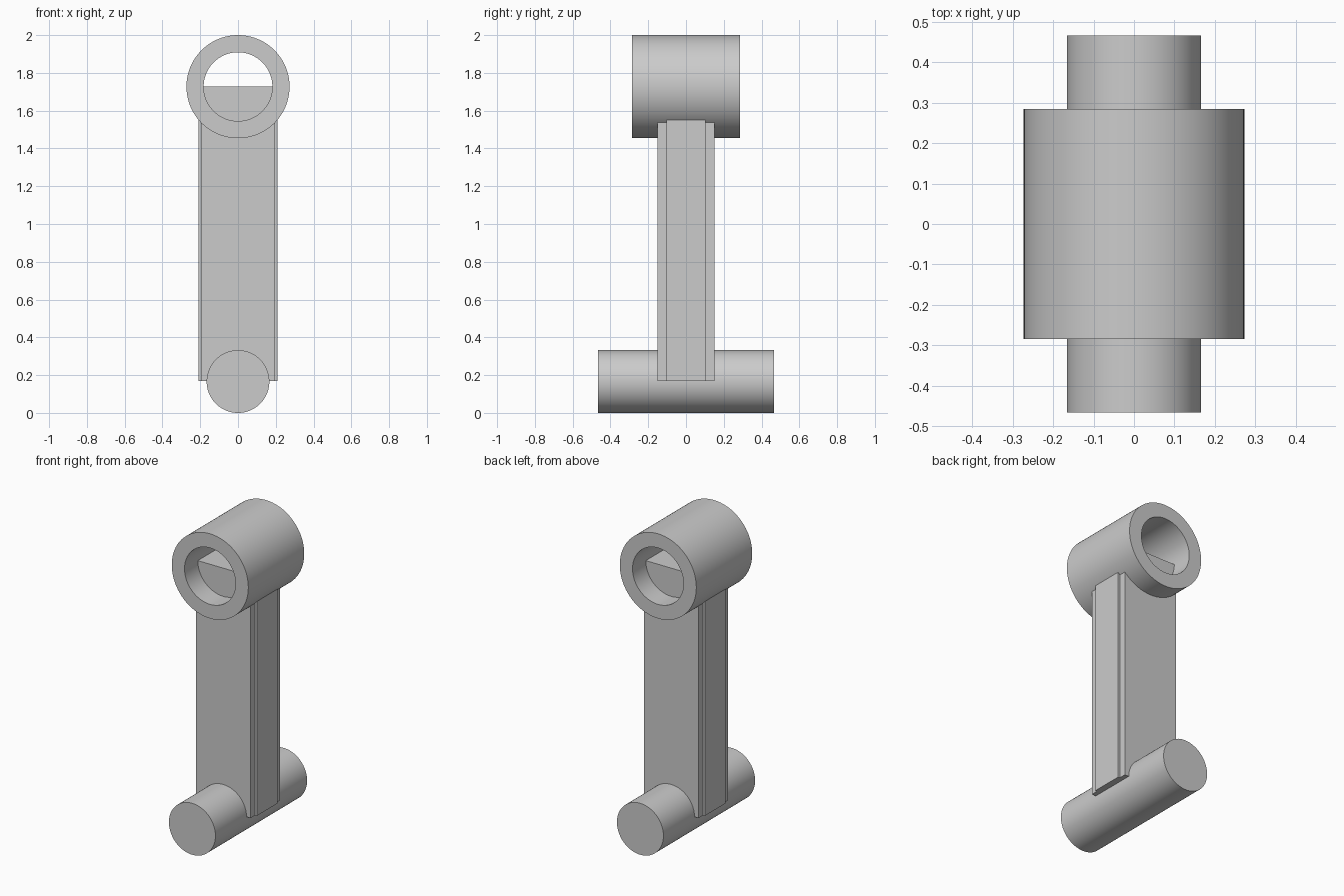
import bpy, bmesh, math

if "Cube" in bpy.data.objects:
    bpy.data.objects.remove(bpy.data.objects["Cube"], do_unlink=True)

GREY = (0.6, 0.6, 0.6, 1)
grey = bpy.data.materials.new("plain_grey")
grey.use_nodes = True
grey.diffuse_color = GREY
grey.node_tree.nodes["Principled BSDF"].inputs["Base Color"].default_value = GREY


def add_object(name, bm):
    bmesh.ops.recalc_face_normals(bm, faces=bm.faces)
    mesh = bpy.data.meshes.new(name)
    bm.to_mesh(mesh)
    bm.free()
    mesh.materials.append(grey)
    obj = bpy.data.objects.new(name, mesh)
    bpy.context.collection.objects.link(obj)
    bpy.ops.object.select_all(action="DESELECT")
    obj.select_set(True)
    bpy.context.view_layer.objects.active = obj
    bpy.ops.object.shade_smooth_by_angle(angle=math.radians(30))
    return obj


def circle(bm, radius, y, z, sides=96):
    angles = [2 * math.pi * i / sides for i in range(sides)]
    return [bm.verts.new((radius * math.cos(a), y, z + radius * math.sin(a)))
            for a in angles]


def bridge(bm, a, b):
    for i in range(len(a)):
        j = (i + 1) % len(a)
        bm.faces.new((a[i], a[j], b[j], b[i]))


# Upper bushing: an open tube along y
bm = bmesh.new()
top_z, outer, inner, half = 1.727, 0.273, 0.182, 0.285
rings = [circle(bm, r, y, top_z) for r, y in
         ((outer, -half), (outer, half), (inner, half), (inner, -half))]
for i in range(4):
    bridge(bm, rings[i], rings[(i + 1) % 4])
add_object("upper_bushing", bm)

# Lower pin: a solid rod along y
bm = bmesh.new()
ends = [circle(bm, 0.166, y, 0.166) for y in (-0.467, 0.467)]
bridge(bm, *ends)
for end in ends:
    bm.faces.new(end)
add_object("lower_pin", bm)

# Connecting arm: stepped cross-section with a raised rib on each side,
# reaching the middle of the tube
bm = bmesh.new()
quarter = [(0.208, 0.104), (0.195, 0.104), (0.195, 0.15)]
right = [(x, -y) for x, y in reversed(quarter)] + quarter
section = right + [(-x, -y) for x, y in right]
base = bm.faces.new([bm.verts.new((x, y, 0.168)) for x, y in section])
lift = bmesh.ops.extrude_face_region(bm, geom=[base])["geom"]
bmesh.ops.translate(bm, vec=(0, 0, top_z - 0.168),
                    verts=[v for v in lift if isinstance(v, bmesh.types.BMVert)])
add_object("connecting_arm", bm)
